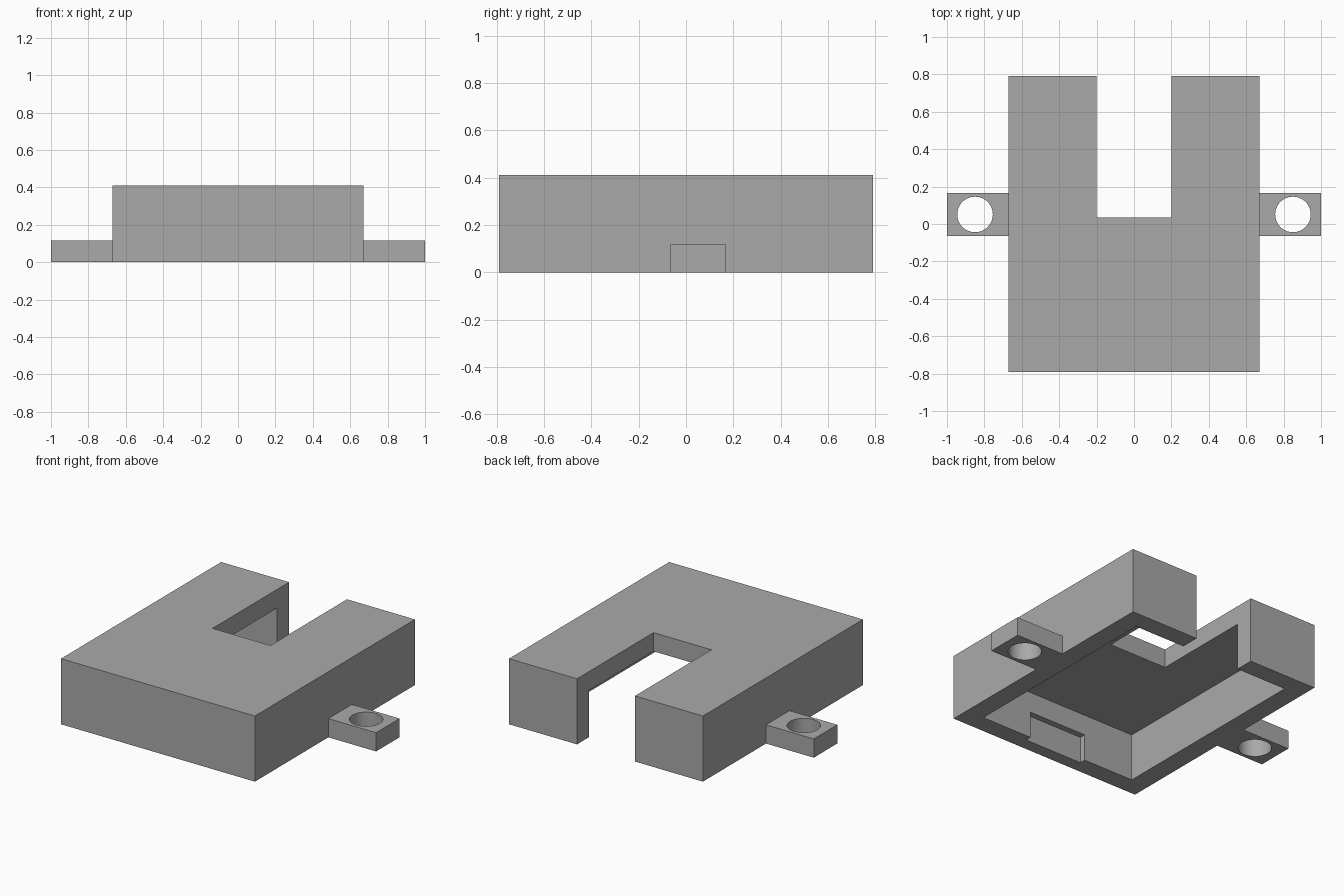
import bpy
import math

if "Cube" in bpy.data.objects:
    bpy.data.objects.remove(bpy.data.objects["Cube"], do_unlink=True)

W, D, H = 0.67, 0.79, 0.41      # half width, half depth, height
WALL = 0.117
SLOT, SLOT_END = 0.2, 0.035
EPS = 0.05

grey = bpy.data.materials.new("plain_grey")
grey.use_nodes = True
colour = (0.4, 0.4, 0.4, 1)
grey.diffuse_color = colour
grey.node_tree.nodes["Principled BSDF"].inputs["Base Color"].default_value = colour


def box(name, x, y, z):
    """Box from (min, max) pairs on each axis."""
    bpy.ops.mesh.primitive_cube_add(size=1)
    ob = bpy.context.object
    ob.name = name
    for v in ob.data.vertices:
        v.co = [lo + (c + 0.5) * (hi - lo) for c, (lo, hi) in zip(v.co, (x, y, z))]
    ob.data.materials.append(grey)
    return ob


def combine(target, tool, operation):
    """Apply a boolean and discard the tool."""
    mod = target.modifiers.new(tool.name, "BOOLEAN")
    mod.operation, mod.solver, mod.object = operation, "EXACT", tool
    bpy.context.view_layer.objects.active = target
    bpy.ops.object.modifier_apply(modifier=mod.name)
    bpy.data.objects.remove(tool, do_unlink=True)


# Open-bottomed shell with a slot at the back and a recess inside the front wall
housing = box("housing", (-W, W), (-D, D), (0, H))
inner_x, inner_y = W - WALL - 0.005, D - WALL
combine(housing, box("cavity", (-inner_x, inner_x), (-inner_y, inner_y),
                     (-EPS, H - WALL)), "DIFFERENCE")
combine(housing, box("slot", (-SLOT, SLOT), (SLOT_END, D + EPS),
                     (-EPS, H + EPS)), "DIFFERENCE")
combine(housing, box("recess", (-SLOT, SLOT), (-inner_y - 0.038, -inner_y + EPS),
                     (-EPS, 0.165)), "DIFFERENCE")

# Mounting lugs with round screw holes
for side in (-1, 1):
    xs = sorted((side * (W - EPS), side))
    lug = box("mounting_lug", xs, (-0.065, 0.167), (0, WALL))
    combine(housing, lug, "UNION")
    bpy.ops.mesh.primitive_cylinder_add(vertices=64, radius=0.095, depth=0.5,
                                        location=(side * 0.85, 0.051, 0))
    hole = bpy.context.object
    hole.name = "screw_hole"
    hole.data.materials.append(grey)
    combine(housing, hole, "DIFFERENCE")

bpy.ops.object.select_all(action="DESELECT")
housing.select_set(True)
bpy.context.view_layer.objects.active = housing
bpy.ops.object.shade_smooth_by_angle(angle=math.radians(30))
